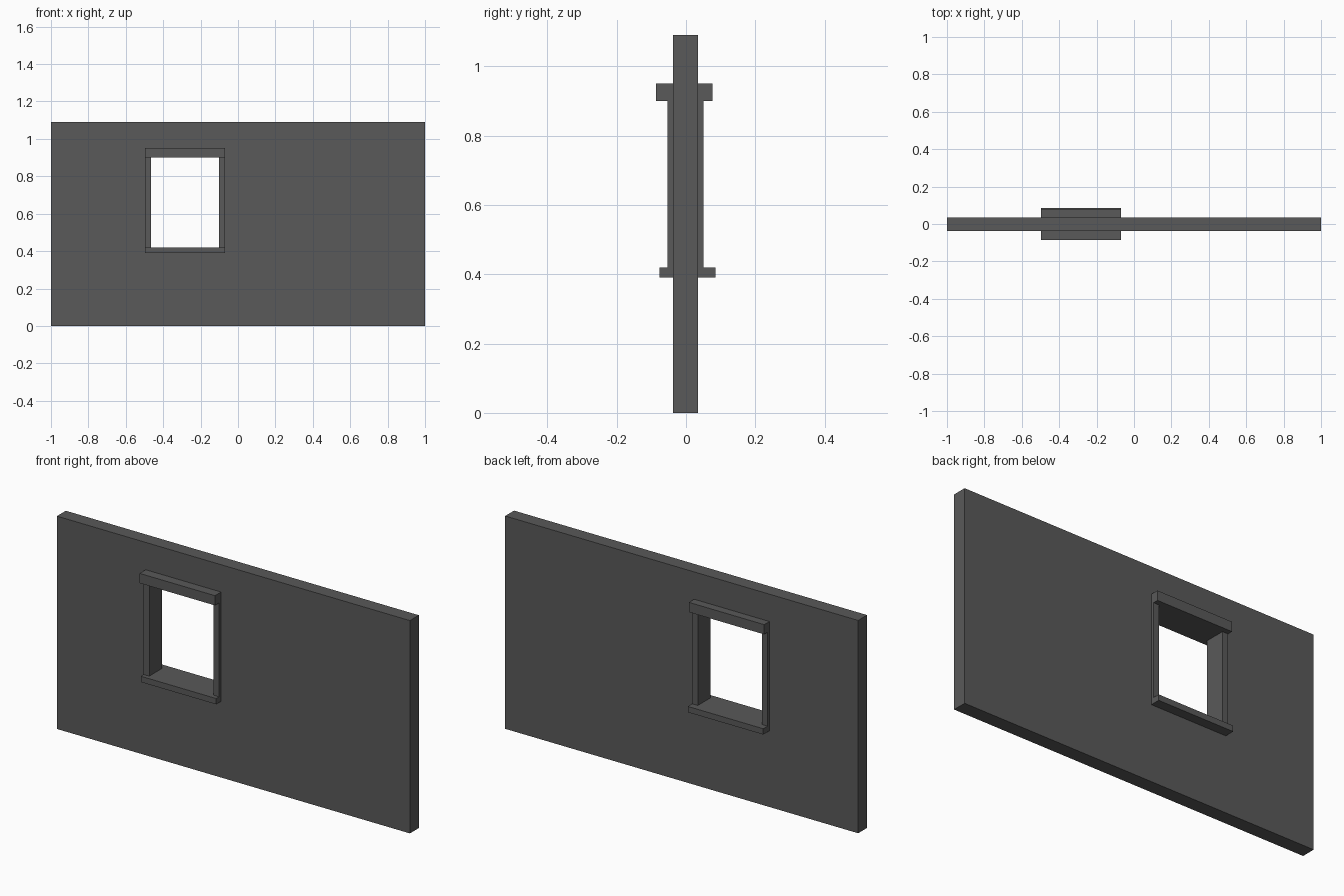
import bpy, bmesh

if "Cube" in bpy.data.objects:
    bpy.data.objects.remove(bpy.data.objects["Cube"])

grey = bpy.data.materials.new("dark grey")
grey.use_nodes = True
COLOUR = (0.1, 0.1, 0.1, 1)
grey.diffuse_color = COLOUR
grey.node_tree.nodes["Principled BSDF"].inputs["Base Color"].default_value = COLOUR


def add_object(name, bm):
    bmesh.ops.recalc_face_normals(bm, faces=bm.faces)
    mesh = bpy.data.meshes.new(name)
    bm.to_mesh(mesh)
    bm.free()
    mesh.materials.append(grey)
    obj = bpy.data.objects.new(name, mesh)
    bpy.context.collection.objects.link(obj)
    return obj


def box(name, xs, ys, zs):
    bm = bmesh.new()
    bmesh.ops.create_cube(bm, size=1)
    for v in bm.verts:
        v.co = [r[0] if c < 0 else r[1] for c, r in zip(v.co, (xs, ys, zs))]
    return add_object(name, bm)


# Main dimensions
LEFT, RIGHT = -0.497, -0.07
BOTTOM, TOP = 0.39, 0.95
INNER_L, INNER_R = -0.465, -0.102
SILL_TOP, LINTEL_BOTTOM = 0.42, 0.90
WALL_FRONT, WALL_BACK = -0.037, 0.035

# Wall: grid of panels without the middle one, extruded to its thickness
bm = bmesh.new()
xs, zs = (-1, LEFT, RIGHT, 1), (0, BOTTOM, TOP, 1.09)
grid = [[bm.verts.new((x, WALL_FRONT, z)) for x in xs] for z in zs]
for i in range(3):
    for j in range(3):
        if (i, j) != (1, 1):
            bm.faces.new((grid[i][j], grid[i][j + 1], grid[i + 1][j + 1], grid[i + 1][j]))
ext = bmesh.ops.extrude_face_region(bm, geom=bm.faces[:], use_keep_orig=True)
moved = [g for g in ext["geom"] if isinstance(g, bmesh.types.BMVert)]
bmesh.ops.translate(bm, verts=moved, vec=(0, WALL_BACK - WALL_FRONT, 0))
add_object("wall", bm)

# Window frame
box("lintel", (LEFT, RIGHT), (-0.086, 0.077), (LINTEL_BOTTOM, TOP))
box("sill", (LEFT, RIGHT), (-0.077, 0.085), (BOTTOM, SILL_TOP))
for name, span in (("right_jamb", (LEFT, INNER_L)), ("left_jamb", (INNER_R, RIGHT))):
    box(name, span, (-0.054, 0.05), (SILL_TOP, LINTEL_BOTTOM))
